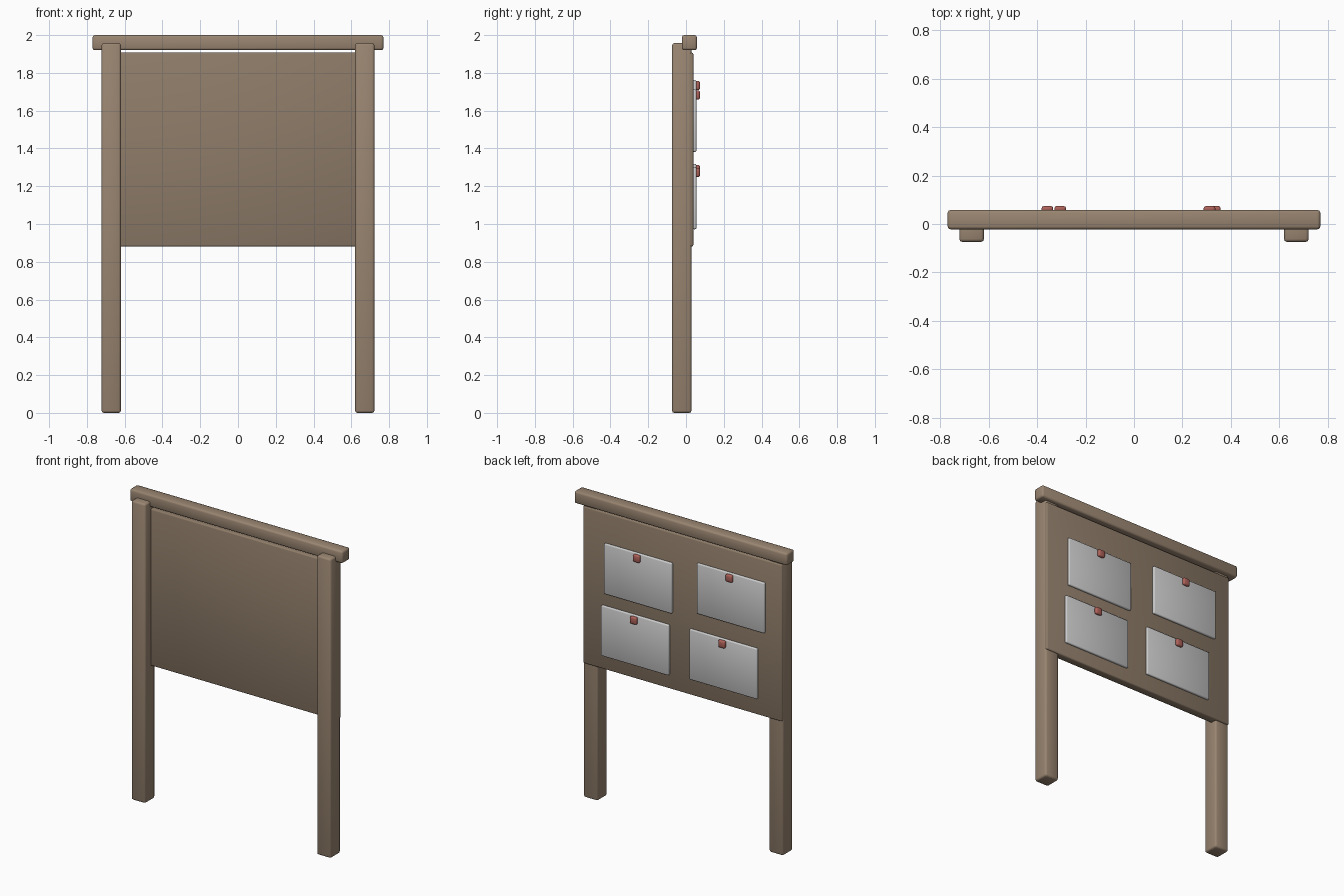
import bpy

if "Cube" in bpy.data.objects:
    bpy.data.objects.remove(bpy.data.objects["Cube"])


def material(name, color):
    m = bpy.data.materials.new(name)
    m.diffuse_color = (*color, 1)
    m.use_nodes = True
    m.node_tree.nodes["Principled BSDF"].inputs["Base Color"].default_value = m.diffuse_color
    return m


wood = material("brown_wood", (0.32, 0.235, 0.165))
board = material("dark_board", (0.27, 0.20, 0.14))
red = material("red_pin", (0.42, 0.12, 0.10))


def box(name, lo, hi, bevel, mat=None):
    """Smooth box with rounded edges spanning two opposite corners."""
    bpy.ops.mesh.primitive_cube_add(size=1, location=[(a + b) / 2 for a, b in zip(lo, hi)])
    ob = bpy.context.object
    ob.name = name
    ob.scale = [b - a for a, b in zip(lo, hi)]
    bpy.ops.object.transform_apply(location=False, rotation=False, scale=True)
    bpy.ops.object.shade_smooth()
    mod = ob.modifiers.new("rounding", 'BEVEL')
    mod.width = bevel
    mod.segments = 2
    if mat:
        ob.data.materials.append(mat)
    return ob


# Two upright posts
for side, x in (("left", -0.671), ("right", 0.671)):
    box(side + "_post", (x - 0.051, -0.074, 0), (x + 0.051, 0.029, 1.957), 0.012, wood)

# Cap rail across the top and the board behind the posts
box("top_rail", (-0.77, -0.022, 1.92), (0.77, 0.058, 2.0), 0.012, wood)
box("board_panel", (-0.72, -0.016, 0.881), (0.72, 0.039, 1.907), 0.008, board)

# Four pinned sheets: centre x and top z
W, H = 0.49, 0.33
sheets = [(0.312, 1.712), (-0.358, 1.762), (0.334, 1.302), (-0.305, 1.318)]
for i, (x, top) in enumerate(sheets, 1):
    box(f"paper_sheet_{i}", (x - W / 2, 0.035, top - H), (x + W / 2, 0.055, top), 0.007)
    box(f"pin_{i}", (x - 0.024, 0.05, top - 0.053), (x + 0.024, 0.074, top - 0.005), 0.009, red)
